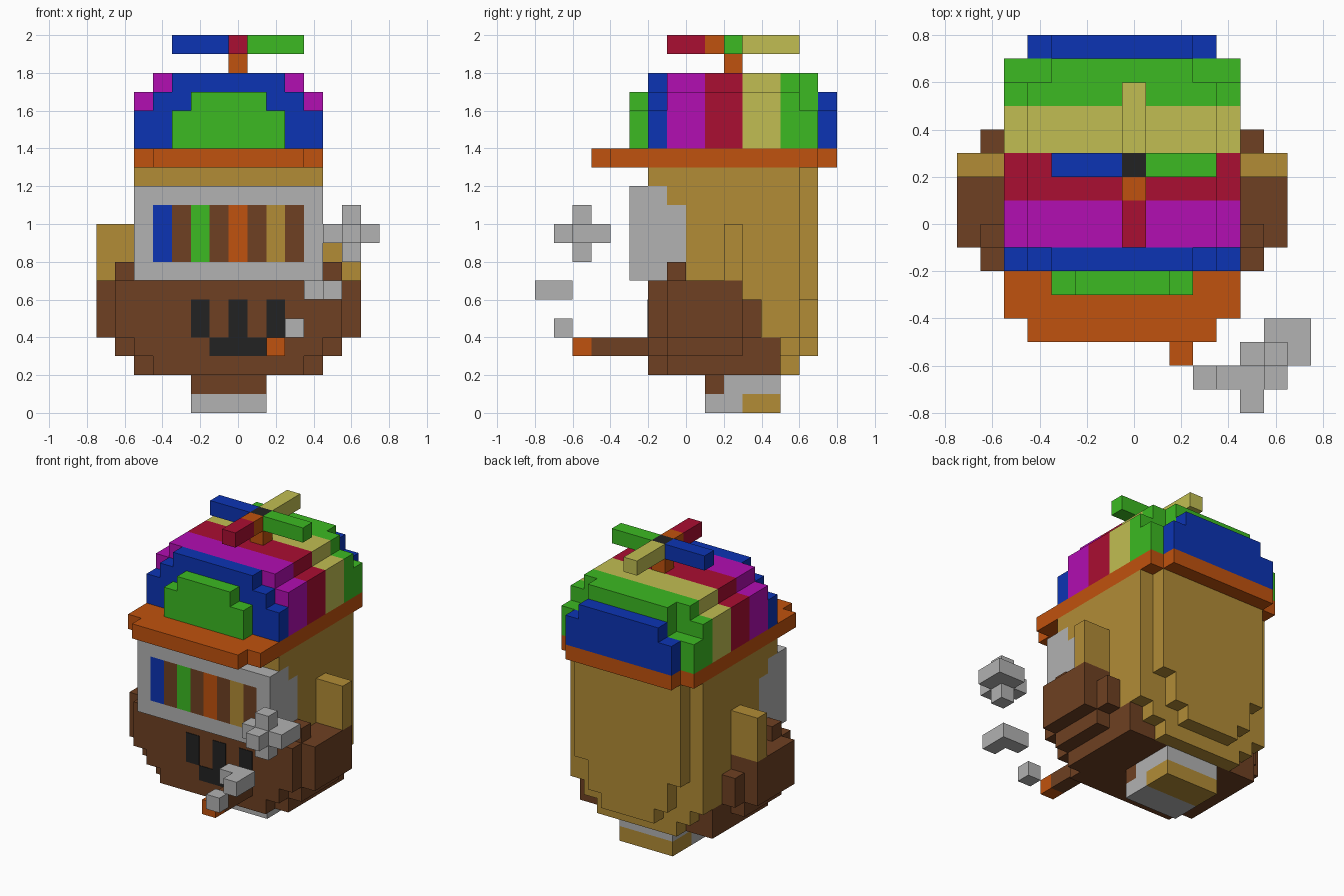
import bpy, bmesh

old = bpy.data.objects.get("Cube")
if old:
    bpy.data.objects.remove(old, do_unlink=True)

CX = -0.05  # symmetry plane of the figure


def linear(v):
    v /= 255
    return v / 12.92 if v <= 0.04045 else ((v + 0.055) / 1.055) ** 2.4


def material(name, *rgb):
    m = bpy.data.materials.new(name)
    m.use_nodes = True
    col = [linear(v) for v in rgb] + [1]
    m.diffuse_color = col
    bsdf = m.node_tree.nodes["Principled BSDF"]
    bsdf.inputs["Base Color"].default_value = col
    bsdf.inputs["Roughness"].default_value = 0.8
    return m


BLUE = material("blue", 12, 52, 180)
PURPLE = material("purple", 178, 14, 178)
RED = material("red", 170, 14, 50)
YELLOW = material("pale yellow", 193, 190, 82)
GREEN = material("green", 60, 186, 34)
BROWN = material("brown", 110, 64, 34)
TAN = material("tan", 178, 140, 54)
GRAY = material("gray", 178, 178, 178)
BLACK = material("black", 34, 34, 34)
ORANGE = material("orange", 192, 82, 14)


def blocks(name, mat, *boxes):
    """One object from boxes given as (x0, x1, y0, y1, z0, z1)."""
    bm = bmesh.new()
    for x0, x1, y0, y1, z0, z1 in boxes:
        verts = bmesh.ops.create_cube(bm, size=1)["verts"]
        bmesh.ops.scale(bm, vec=(x1 - x0, y1 - y0, z1 - z0), verts=verts)
        bmesh.ops.translate(bm, vec=((x0 + x1) / 2, (y0 + y1) / 2, (z0 + z1) / 2), verts=verts)
    me = bpy.data.meshes.new(name)
    bm.to_mesh(me)
    bm.free()
    me.materials.append(mat)
    ob = bpy.data.objects.new(name, me)
    bpy.context.collection.objects.link(ob)
    return ob


def wide(half, *yz):
    """Box centred on the symmetry plane."""
    return (CX - half, CX + half) + yz


def pair(a, b, *yz):
    """Two boxes mirrored about the symmetry plane."""
    return [(CX + a, CX + b) + yz, (CX - b, CX - a) + yz]


# Foot
blocks("foot_front", GRAY, wide(.2, .1, .3, 0, .1), wide(.2, .2, .5, .1, .2))
blocks("foot_heel", TAN, wide(.2, .3, .5, 0, .1))
blocks("ankle", BROWN, wide(.2, .1, .2, .1, .2))

# Lower body
blocks("lower_body", BROWN,
       wide(.4, -.2, -.1, .2, .3), wide(.5, -.1, .5, .2, .3),
       wide(.5, -.2, .5, .3, .4), wide(.5, -.2, .4, .4, .6),
       wide(.5, -.2, .3, .6, .7))

# Back shell, with stepped lower corners
blocks("back_shell", TAN,
       wide(.3, .5, .6, .2, .3), wide(.4, .5, .6, .3, .4),
       wide(.5, .4, .6, .4, .6), wide(.5, .3, .6, .6, .7),
       wide(.5, 0, .6, .7, 1.2), wide(.5, -.1, 0, 1.1, 1.2),
       wide(.5, -.2, .6, 1.2, 1.3),
       wide(.2, .6, .7, .3, .4), wide(.3, .6, .7, .4, .6),
       wide(.4, .6, .7, .6, 1.3))

# Arms at both sides
blocks("arms", BROWN,
       *pair(.5, .6, -.1, .3, .3, .4),
       *pair(.5, .6, -.2, .3, .4, .7),
       *pair(.5, .6, .3, .4, .4, .6),
       *pair(.6, .7, -.1, .3, .4, .7),
       *pair(.5, .6, -.1, 0, .7, .8))
blocks("arm_posts", TAN, *pair(.5, .7, .2, .3, .7, 1.0))

# Visor frame with coloured bars
blocks("visor_frame", GRAY,
       wide(.5, -.2, -.1, .7, 1.2), wide(.5, -.1, 0, .7, 1.1),
       wide(.5, -.3, -.2, .7, .8), wide(.5, -.3, -.2, 1.1, 1.2),
       *pair(.4, .5, -.3, -.2, .8, 1.1))
for i, mat in enumerate((BLUE, BROWN, GREEN, BROWN, ORANGE, BROWN, TAN, BROWN)):
    x = -.45 + i * .1
    blocks(f"visor_bar_{i + 1}", mat, (x, x + .1, -.3, -.2, .8, 1.1))

# Mouth plates
blocks("mouth", BLACK,
       *[(x, x + .1, -.204, -.2, .4, .6) for x in (-.25, -.05, .15)],
       (-.15, .15, -.204, -.2, .3, .4))

# Burning stick and smoke
blocks("stick", BROWN, (.15, .25, -.5, -.2, .3, .4))
blocks("stick_tip", ORANGE, (.15, .25, -.6, -.5, .3, .4))
blocks("smoke_low", GRAY, (.25, .35, -.7, -.6, .4, .5))
blocks("smoke_middle", GRAY, (.35, .55, -.7, -.6, .6, .7), (.45, .55, -.8, -.7, .6, .7))
blocks("smoke_high", GRAY,
       (.45, .75, -.6, -.5, .9, 1.0), (.55, .65, -.7, -.6, .9, 1.0),
       (.55, .75, -.5, -.4, .9, 1.0),
       (.55, .65, -.6, -.5, .8, .9), (.55, .65, -.6, -.5, 1.0, 1.1))

# Cap brim
blocks("cap_brim", ORANGE,
       wide(.4, -.5, -.4, 1.3, 1.4), wide(.5, -.4, .7, 1.3, 1.4),
       wide(.4, .7, .8, 1.3, 1.4))

# Cap stripes: slices along y, each a stack of (half width, top height)
CAP = [
    ("front_green", GREEN, -.3, -.2, ((.3, 1.6), (.2, 1.7))),
    ("front_blue", BLUE, -.2, -.1, ((.5, 1.6), (.4, 1.7), (.3, 1.8))),
    ("purple", PURPLE, -.1, .1, ((.5, 1.7), (.4, 1.8))),
    ("red", RED, .1, .3, ((.5, 1.7), (.4, 1.8))),
    ("yellow", YELLOW, .3, .5, ((.5, 1.7), (.4, 1.8))),
    ("green", GREEN, .5, .6, ((.5, 1.7), (.4, 1.8))),
    ("rear_green", GREEN, .6, .7, ((.5, 1.6), (.3, 1.8))),
    ("rear_blue", BLUE, .7, .8, ((.4, 1.6), (.3, 1.7))),
]
for label, mat, y0, y1, steps in CAP:
    z, boxes = 1.4, []
    for half, top in steps:
        boxes.append(wide(half, y0, y1, z, top))
        z = top
    blocks(f"cap_stripe_{label}", mat, *boxes)

# Propeller
blocks("propeller_stem", ORANGE, (-.05, .05, .2, .3, 1.8, 1.9), (-.05, .05, .1, .2, 1.9, 2))
blocks("propeller_hub", BLACK, (-.05, .05, .2, .3, 1.9, 2))
blocks("propeller_blade_right", BLUE, (-.35, -.05, .2, .3, 1.9, 2))
blocks("propeller_blade_left", GREEN, (.05, .35, .2, .3, 1.9, 2))
blocks("propeller_blade_front", RED, (-.05, .05, -.1, .1, 1.9, 2))
blocks("propeller_blade_back", YELLOW, (-.05, .05, .3, .6, 1.9, 2))
